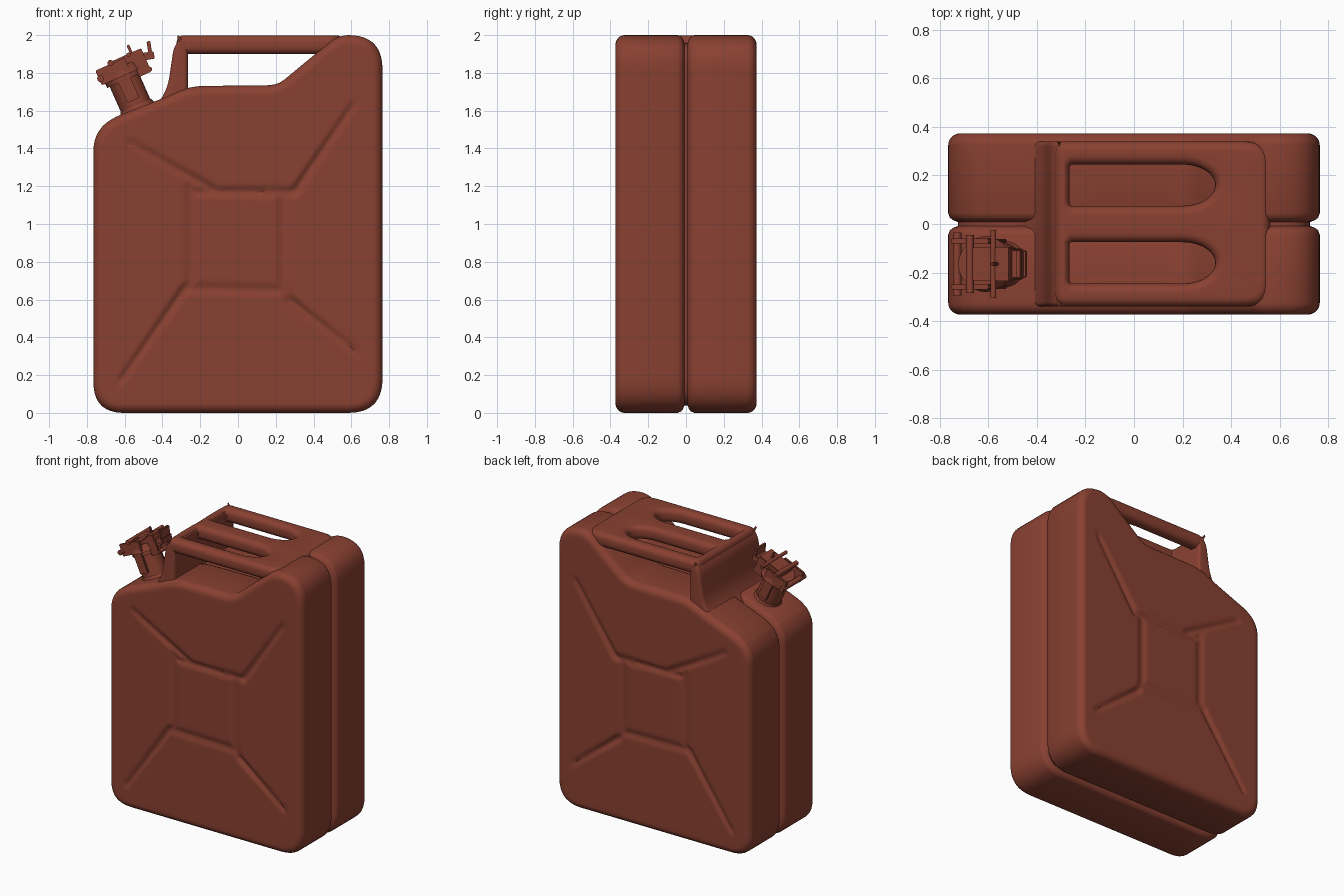
import bpy, bmesh, math
from mathutils import Vector, Matrix

if "Cube" in bpy.data.objects:
    bpy.data.objects.remove(bpy.data.objects["Cube"])

paint = bpy.data.materials.new("rust red paint")
paint.diffuse_color = (0.25, 0.052, 0.031, 1)
paint.use_nodes = True
paint.node_tree.nodes["Principled BSDF"].inputs["Base Color"].default_value = paint.diffuse_color


def finish(name, bm, angle=35):
    """Turn a bmesh into a painted object with softened edges."""
    bmesh.ops.recalc_face_normals(bm, faces=bm.faces)
    me = bpy.data.meshes.new(name)
    bm.to_mesh(me)
    bm.free()
    ob = bpy.data.objects.new(name, me)
    bpy.context.collection.objects.link(ob)
    me.materials.append(paint)
    bpy.ops.object.select_all(action='DESELECT')
    ob.select_set(True)
    bpy.context.view_layer.objects.active = ob
    bpy.ops.object.shade_smooth_by_angle(angle=math.radians(angle))
    return ob


def rounded(corners, steps=10):
    """Closed outline from (a, b, radius) corners."""
    pts, n = [], len(corners)
    for i, (a, b, r) in enumerate(corners):
        p = Vector((a, b))
        d0 = (Vector(corners[i - 1][:2]) - p).normalized()
        d1 = (Vector(corners[(i + 1) % n][:2]) - p).normalized()
        for k in range(steps + 1):
            t = k / steps
            pts.append(p + d0 * r * (1 - t) ** 2 + d1 * r * t ** 2)
    return pts


def resample(pts, n):
    """Evenly spaced points around a closed outline, with left-hand normals."""
    lens = [(pts[(i + 1) % len(pts)] - p).length for i, p in enumerate(pts)]
    step, out, i, acc = sum(lens) / n, [], 0, 0.0
    for k in range(n):
        while acc + lens[i] < k * step:
            acc += lens[i]
            i += 1
        t = (k * step - acc) / max(lens[i], 1e-9)
        out.append(pts[i].lerp(pts[(i + 1) % len(pts)], t))
    normals = []
    for i in range(n):
        t = (out[(i + 1) % n] - out[i - 1]).normalized()
        normals.append(Vector((-t.y, t.x)))
    return out, normals


def bridge(bm, rings):
    for r0, r1 in zip(rings, rings[1:]):
        for i in range(len(r0)):
            j = (i + 1) % len(r0)
            bm.faces.new((r0[i], r0[j], r1[j], r1[i]))


# Can body: one half lofted from the seam to the embossed face, then mirrored
N = 240
outline, normals = resample(rounded([
    (-0.765, 0, 0.16), (0.765, 0, 0.18), (0.765, 2.0, 0.18), (0.53, 2.0, 0.06),
    (0.21, 1.735, 0.05), (-0.26, 1.73, 0.08), (-0.40, 1.665, 0.04),
    (-0.68, 1.555, 0.06), (-0.765, 1.47, 0.08)]), N)

TL, TR, BR, BL = [Vector(p) for p in ((-0.13, 1.18), (0.3, 1.17), (0.27, 0.6), (-0.28, 0.66))]
# start, end, depth, half width at start and end
ribs = [(TL, Vector((-0.57, 1.43)), 0.018, 0.04, 0.027), (TR, Vector((0.61, 1.63)), 0.018, 0.04, 0.027),
        (BR, Vector((0.63, 0.32)), 0.018, 0.04, 0.027), (BL, Vector((-0.62, 0.17)), 0.018, 0.04, 0.027),
        (Vector((-0.22, 1.17)), TR, 0.016, 0.035, 0.035), (Vector((0.24, 1.16)), Vector((0.24, 0.66)), 0.011, 0.045, 0.045),
        (Vector((0.25, 0.65)), BL, 0.012, 0.04, 0.04), (Vector((-0.25, 0.67)), Vector((-0.25, 1.2)), 0.011, 0.045, 0.045)]


def press_depth(p):
    """Depth of the pressed channels on the large faces."""
    best = 0
    for a, b, depth, w0, w1 in ribs:
        ab = b - a
        t = max(0, min(1, (p - a).dot(ab) / ab.length_squared))
        d = (p - a - ab * t).length
        w = w0 + (w1 - w0) * t
        if d < w:
            best = max(best, depth * (0.5 + 0.5 * math.cos(math.pi * d / w)) * w / w0)
    return best


bm = bmesh.new()
R = 0.05
sections = [(0, 0.04), (0.008, 0.04), (0.015, 0.022), (0.026, 0.007), (0.045, 0)]
sections += [(0.373 - R + R * math.sin(a), R - R * math.cos(a))
             for a in [k * math.pi / 16 for k in range(9)]]
rings = [[bm.verts.new((p.x + n.x * s, -y, p.y + n.y * s)) for p, n in zip(outline, normals)]
         for y, s in sections]
centre, M = Vector((0, 0.92)), 48
rim = [Vector((v.co.x, v.co.z)) for v in rings[-1]]
for k in range(1, M):
    flat = [p.lerp(centre, k / M) for p in rim]
    rings.append([bm.verts.new((q.x, -0.373 + press_depth(q), q.y)) for q in flat])
bridge(bm, rings)
pole = bm.verts.new((centre.x, -0.373, centre.y))
for i in range(N):
    bm.faces.new((rings[-1][i], rings[-1][(i + 1) % N], pole))
body = finish("can_body", bm, 50)
if sum(f.normal.y * f.area for f in body.data.polygons) > 0:
    body.data.flip_normals()
mod = body.modifiers.new("other half", 'MIRROR')
mod.use_axis = (False, True, False)


def plate(name, outlines, thickness, bevel, matrix):
    """Slab with rounded edges; outer outline runs counter-clockwise, holes clockwise."""
    bm = bmesh.new()
    h, caps = thickness / 2 - bevel, ([], [])
    arc = [k * math.pi / 10 for k in range(6)]
    prof = [(-h - bevel * math.cos(a), bevel * (1 - math.sin(a))) for a in arc]
    prof += [(h + bevel * math.sin(a), bevel * (1 - math.cos(a))) for a in arc]
    for pts in outlines:
        loop, nrm = resample(pts, 120)
        rings = [[bm.verts.new((p.x + n.x * s, p.y + n.y * s, w)) for p, n in zip(loop, nrm)]
                 for w, s in prof]
        bridge(bm, rings)
        for cap, ring in zip(caps, (rings[0], rings[-1])):
            cap += [bm.edges.get((ring[i - 1], ring[i])) for i in range(len(ring))]
    for cap in caps:
        bmesh.ops.triangle_fill(bm, edges=cap, use_beauty=True)
    bm.transform(matrix)
    return finish(name, bm, 40)


# Three carrying bars: one slab with two long holes rounded at the rear
grip = rounded([(-0.325, -0.34, 0.05), (0.56, -0.34, 0.1), (0.56, 0.34, 0.1), (-0.325, 0.34, 0.05)], 6)


def grip_hole(y):
    pts = [Vector((-0.265, y + 0.085)), Vector((-0.265, y - 0.085))]
    for k in range(17):
        a = -math.pi / 2 + math.pi * k / 16
        pts.append(Vector((0.20 + 0.135 * math.cos(a), y + 0.085 * math.sin(a))))
    return pts[::-1]


plate("carrying_bars", [grip, grip_hole(0.16), grip_hole(-0.16)], 0.1, 0.038,
      Matrix.Translation((0, 0, 1.949)))

# Handle leg: curved wall that carries the front end of the bars
leg = rounded([(-0.48, 1.57, 0.02), (-0.375, 1.70, 0.08), (-0.338, 1.95, 0.05), (-0.30, 1.985, 0.02),
               (-0.266, 1.985, 0.015), (-0.266, 1.57, 0.02)], 6)[::-1]
plate("handle_leg", [leg], 0.68, 0.02, Matrix.Rotation(math.pi / 2, 4, 'X'))

# Spout parts are placed in a frame tilted with the sloping shoulder
spout = Matrix.Translation((-0.53, -0.165, 1.6)) @ Matrix.Rotation(math.radians(-24), 4, 'Y')


def cyl(name, r0, r1, w0, w1):
    bm = bmesh.new()
    bmesh.ops.create_cone(bm, cap_ends=True, segments=32, radius1=r0, radius2=r1, depth=w1 - w0,
                          matrix=spout @ Matrix.Translation((0, 0, (w0 + w1) / 2)))
    finish(name, bm)


def box(name, u0, u1, v0, v1, w0, w1, tilt=0):
    bm = bmesh.new()
    bmesh.ops.create_cube(bm, size=1, matrix=spout
                          @ Matrix.Translation(((u0 + u1) / 2, (v0 + v1) / 2, (w0 + w1) / 2))
                          @ Matrix.Rotation(math.radians(tilt), 4, 'Y')
                          @ Matrix.Diagonal((u1 - u0, v1 - v0, w1 - w0, 1)))
    bmesh.ops.bevel(bm, geom=bm.edges[:], offset=0.004, segments=2, affect='EDGES')
    finish(name, bm)


def rod(name, u, w, half, r):
    bm = bmesh.new()
    bmesh.ops.create_cone(bm, cap_ends=True, segments=12, radius1=r, radius2=r, depth=2 * half,
                          matrix=spout @ Matrix.Translation((u, 0, w)) @ Matrix.Rotation(math.pi / 2, 4, 'X'))
    finish(name, bm)


cyl("spout_base", 0.115, 0.088, -0.04, 0.03)
cyl("spout_neck", 0.085, 0.085, 0.0, 0.19)
cyl("spout_rim", 0.1, 0.1, 0.175, 0.2)
cyl("cap_lid", 0.115, 0.1, 0.2, 0.25)
box("cap_bridge", -0.04, 0.15, -0.07, 0.07, 0.245, 0.295)
box("cap_lever", 0.12, 0.2, -0.055, 0.055, 0.225, 0.265, 15)
box("lever_tip", 0.18, 0.2, -0.055, 0.055, 0.235, 0.315, 15)
box("lock_pin", 0.085, 0.1, -0.008, 0.008, 0.28, 0.34)
for side, v in (("left", 0.095), ("right", -0.095)):
    box("hinge_arm_" + side, -0.12, 0.05, v - 0.01, v + 0.01, 0.2, 0.285)
    box("neck_strap_" + side, -0.035, 0.035, v - 0.008, v + 0.008, 0.06, 0.21)
    box("clamp_arm_" + side, 0.08, 0.15, v * 0.6 - 0.008, v * 0.6 + 0.008, 0.16, 0.25)
for name, u, w, half, r in (("hinge_rod", -0.112, 0.235, 0.13, 0.018), ("clamp_rod", -0.03, 0.29, 0.12, 0.016),
                            ("lever_rod", 0.075, 0.29, 0.14, 0.012), ("latch_rod", 0.145, 0.175, 0.06, 0.014)):
    rod(name, u, w, half, r)
